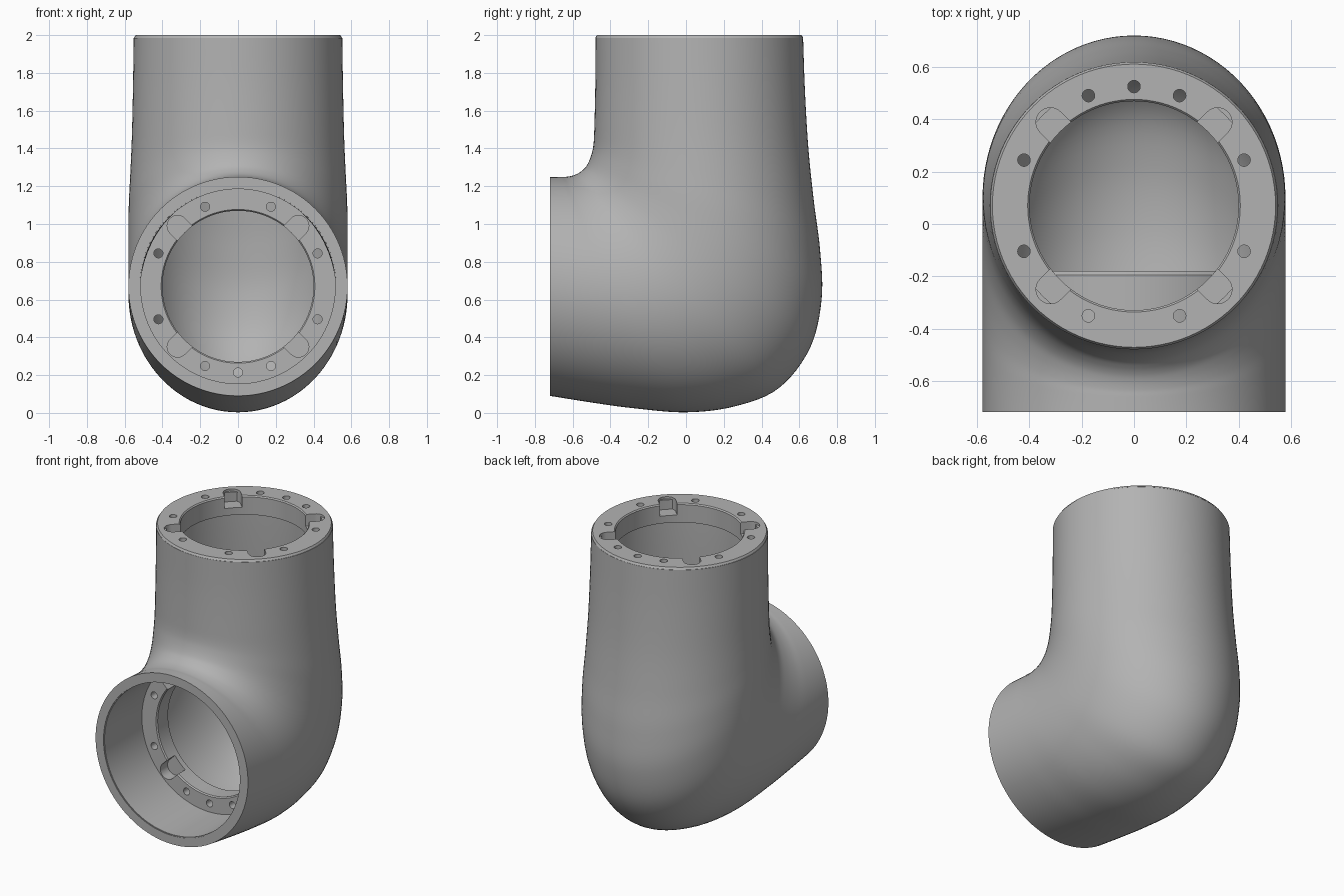
import bpy, bmesh
from math import sin, cos, pi, radians
from mathutils import Vector, Matrix

default = bpy.data.objects.get("Cube")
if default:
    bpy.data.objects.remove(default)

SIDES = 96
TOP_Y, FRONT_Z = 0.07, 0.67

grey = bpy.data.materials.new("cast_grey")
grey.use_nodes = True
COLOUR = (0.45, 0.45, 0.45, 1)
grey.diffuse_color = COLOUR
grey.node_tree.nodes["Principled BSDF"].inputs["Base Color"].default_value = COLOUR


def finish(bm, name):
    """Turn a bmesh into a linked object with outward normals."""
    bmesh.ops.recalc_face_normals(bm, faces=bm.faces)
    mesh = bpy.data.meshes.new(name)
    bm.to_mesh(mesh)
    bm.free()
    mesh.materials.append(grey)
    obj = bpy.data.objects.new(name, mesh)
    bpy.context.collection.objects.link(obj)
    return obj


def smooth(obj):
    obj.data.shade_smooth()
    obj.data.set_sharp_from_angle(angle=radians(30))


def bridge_loops(bm, loops):
    """Skin a closed series of vertex rings."""
    for a, b in zip(loops, loops[1:] + loops[:1]):
        for i in range(len(a)):
            j = (i + 1) % len(a)
            bm.faces.new((a[i], a[j], b[j], b[i]))


def spline(points, steps):
    """Smooth curve through the given points."""
    pts = [2 * points[0] - points[1]] + points + [2 * points[-1] - points[-2]]
    result = []
    for p, q, r, s in zip(pts, pts[1:], pts[2:], pts[3:]):
        for k in range(steps):
            t = k / steps
            result.append(0.5 * (2 * q + (r - p) * t + (2 * p - 5 * q + 4 * r - s) * t ** 2
                                 + (3 * q - p - 3 * r + s) * t ** 3))
    return result + [points[-1]]


# Elbow body: elliptical sections fanned from the top opening to the front one
# (inner y, inner z, outer y, outer z, half width)
stations = [
    (-.48, 1.985, .62, 1.985, .552),
    (-.48, 1.75, .63, 1.70, .556),
    (-.485, 1.52, .648, 1.40, .562),
    (-.49, 1.42, .677, 1.12, .57),
    (-.503, 1.36, .71, .86, .578),
    (-.525, 1.31, .718, .60, .58),
    (-.55, 1.283, .655, .34, .58),
    (-.577, 1.265, .49, .13, .58),
    (-.605, 1.255, .26, .035, .58),
    (-.635, 1.25, 0, .003, .58),
    (-.66, 1.25, -.28, .025, .58),
    (-.69, 1.25, -.50, .055, .58),
    (-.72, 1.25, -.72, .09, .58),
]
inner = spline([Vector((0, s[0], s[1])) for s in stations], 6)
outer = spline([Vector((0, s[2], s[3])) for s in stations], 6)
widths = spline([Vector((s[4], 0, 0)) for s in stations], 6)


def section(bm, a, b, width, inset):
    centre, axis = (a + b) / 2, (b - a) / 2
    axis = axis.normalized() * (axis.length - inset)
    side = Vector((width.x - inset, 0, 0))
    return [bm.verts.new(centre + axis * cos(t) + side * sin(t))
            for t in (2 * pi * i / SIDES for i in range(SIDES))]


bm = bmesh.new()
skin = [section(bm, *s, 0) for s in zip(inner, outer, widths)]
lining = [section(bm, *s, 0.06) for s in zip(inner, outer, widths)]
bridge_loops(bm, skin + lining[::-1])
smooth(finish(bm, "elbow_body"))


def prism(bm, outline, bottom, top):
    low = [bm.verts.new((x, y, bottom)) for x, y in outline]
    high = [bm.verts.new((x, y, top)) for x, y in outline]
    bridge = len(outline)
    bm.faces.new(low[::-1])
    bm.faces.new(high)
    for i in range(bridge):
        j = (i + 1) % bridge
        bm.faces.new((low[i], low[j], high[j], high[i]))


def flange(name, profile, face, back, key_side, matrix):
    """Lathed ring with bolt holes and four rounded notches in its face."""
    bm = bmesh.new()
    rings = [[bm.verts.new((r * cos(t), r * sin(t), z))
              for t in (2 * pi * i / SIDES for i in range(SIDES))] for r, z in profile]
    bridge_loops(bm, rings)
    ring = finish(bm, name)

    bm = bmesh.new()
    # Eight paired bolt holes and one key hole
    angles = [radians(22.5 + 45 * i) for i in range(8)] + [key_side * pi / 2]
    for a in angles:
        cx, cy = 0.456 * cos(a), 0.456 * sin(a)
        prism(bm, [(cx + .024 * cos(2 * pi * i / 20), cy + .024 * sin(2 * pi * i / 20))
                   for i in range(20)], back - .1, face + .05)
    # Round-ended notches opening into the bore
    arc = [pi * i / 16 - pi / 2 for i in range(17)]
    slot = [(.3, -.055)] + [(.4525 + .055 * cos(t), .055 * sin(t)) for t in arc] + [(.3, .055)]
    for i in range(4):
        a = radians(45 + 90 * i)
        prism(bm, [(x * cos(a) - y * sin(a), x * sin(a) + y * cos(a)) for x, y in slot],
              face - .08, face + .05)
    cutter = finish(bm, name + "_cutter")
    cutter.hide_render = True

    cut = ring.modifiers.new("cut", "BOOLEAN")
    cut.operation, cut.solver, cut.object = "DIFFERENCE", "EXACT", cutter
    graph = bpy.context.evaluated_depsgraph_get()
    mesh = bpy.data.meshes.new_from_object(ring.evaluated_get(graph))
    ring.modifiers.clear()
    ring.data = mesh
    bpy.data.objects.remove(cutter)
    mesh.transform(matrix)
    smooth(ring)


# Top flange, flush with the upper opening and chamfered at its rim
flange("top_flange",
       [(.40, 1.87), (.40, 1.992), (.407, 2), (.542, 2), (.55, 1.986), (.53, 1.98), (.53, 1.87)],
       2, 1.87, 1, Matrix.Translation((0, TOP_Y, 0)))

# Front cup: deep bore ending in a recessed flange
flange("front_cup",
       [(.40, .19), (.40, .302), (.407, .31), (.515, .31), (.515, .715), (.555, .715),
        (.555, .195), (.54, .18), (.41, .18)],
       .31, .18, -1, Matrix.Translation((0, 0, FRONT_Z)) @ Matrix.Rotation(pi / 2, 4, "X"))
